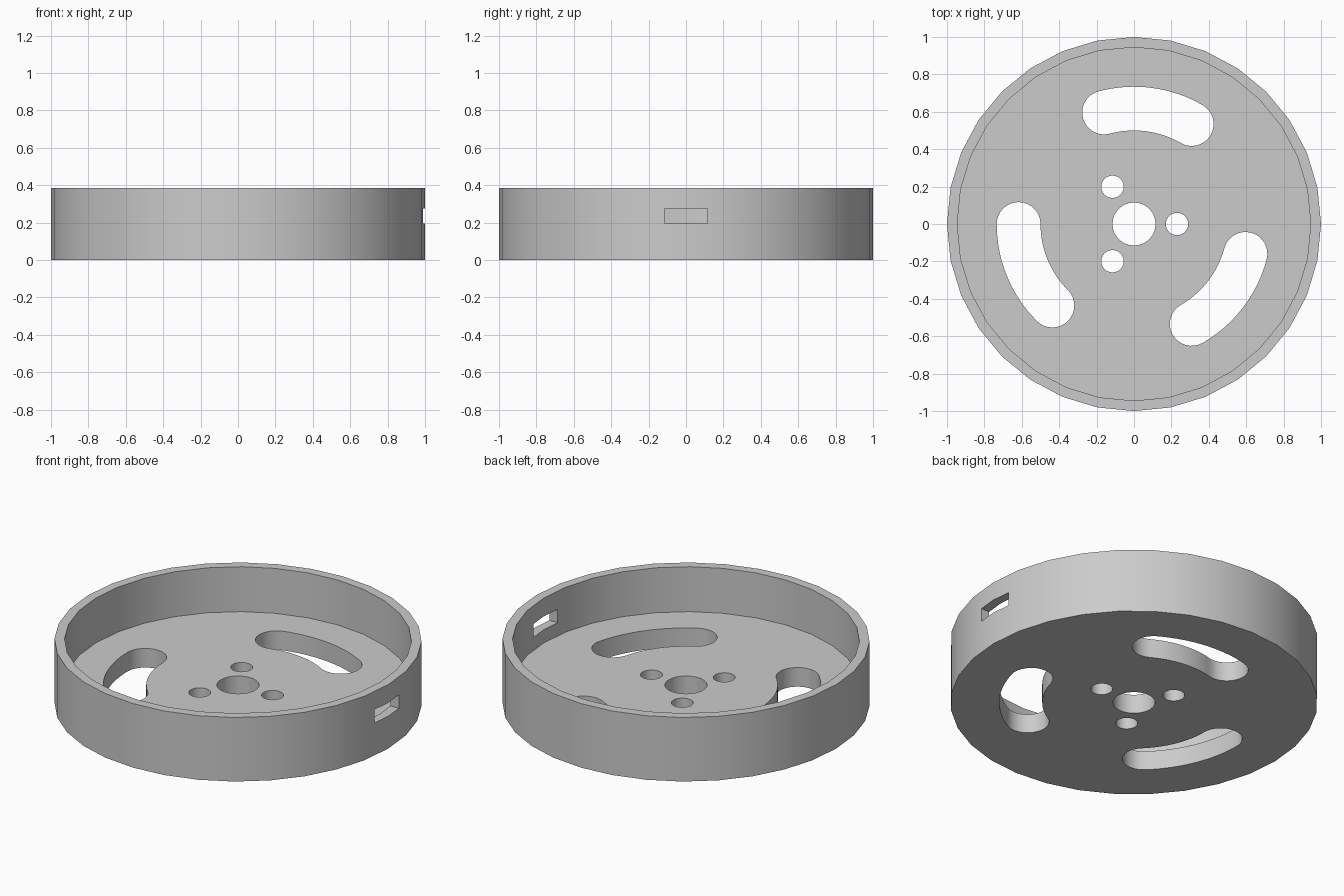
import bpy, bmesh
from math import radians, cos, sin, pi
from mathutils import Vector

cube = bpy.data.objects.get("Cube")
if cube:
    bpy.data.objects.remove(cube, do_unlink=True)

HEIGHT, FLOOR = 0.385, 0.115
SIDES = 32

grey = bpy.data.materials.new("plain_grey")
grey.use_nodes = True
grey.diffuse_color = (0.6, 0.6, 0.6, 1)
grey.node_tree.nodes["Principled BSDF"].inputs["Base Color"].default_value = (0.6, 0.6, 0.6, 1)


def polar(radius, angle):
    return Vector((radius * cos(angle), radius * sin(angle)))


def circle(radius, count, centre=Vector((0, 0))):
    return [centre + polar(radius, 2 * pi * i / count) for i in range(count)]


def prism(name, outline, z0, z1):
    """Extrude a counter-clockwise outline from z0 to z1."""
    bm = bmesh.new()
    base = bm.faces.new([bm.verts.new((p.x, p.y, z0)) for p in outline])
    top = bmesh.ops.extrude_face_region(bm, geom=[base])["geom"]
    bmesh.ops.translate(bm, vec=(0, 0, z1 - z0),
                        verts=[v for v in top if isinstance(v, bmesh.types.BMVert)])
    bmesh.ops.recalc_face_normals(bm, faces=bm.faces)
    mesh = bpy.data.meshes.new(name)
    bm.to_mesh(mesh)
    bm.free()
    mesh.materials.append(grey)
    obj = bpy.data.objects.new(name, mesh)
    bpy.context.collection.objects.link(obj)
    return obj


def curved_slot(start, end, mid=0.617, half=0.117, steps=16):
    """Outline of an arc-shaped slot with round ends."""
    angles = [start + (end - start) * i / steps for i in range(steps + 1)]
    turns = [pi * i / steps for i in range(1, steps)]
    outer = [polar(mid + half, a) for a in angles]
    end_cap = [polar(mid, end) + polar(half, end + t) for t in turns]
    inner = [polar(mid - half, a) for a in reversed(angles)]
    start_cap = [polar(mid, start) + polar(half, start + pi + t) for t in turns]
    return outer + end_cap + inner + start_cap


# Round pan body
pan = prism("wheel_pan", circle(1, SIDES), 0, HEIGHT)

# Cutters: hollow, hub hole, bolt holes, curved slots and side window
cutters = [prism("hollow_cutter", circle(0.945, SIDES), FLOOR, 0.6),
           prism("hub_hole_cutter", circle(0.115, 32), -0.1, 0.2)]
for i in range(3):
    turn = radians(120 * i)
    cutters.append(prism("bolt_hole_cutter", circle(0.06, 24, polar(0.23, turn)), -0.1, 0.2))
    cutters.append(prism("curved_slot_cutter",
                         curved_slot(radians(60) + turn, radians(105) + turn), -0.1, 0.2))
window = [Vector(p) for p in ((0.8, -0.115), (1.2, -0.115), (1.2, 0.115), (0.8, 0.115))]
cutters.append(prism("side_window_cutter", window, 0.195, 0.275))

# Cut the body and discard the cutters
bpy.ops.object.select_all(action='DESELECT')
bpy.context.view_layer.objects.active = pan
pan.select_set(True)
for cutter in cutters:
    cutter.hide_render = True
    cut = pan.modifiers.new(cutter.name, 'BOOLEAN')
    cut.operation = 'DIFFERENCE'
    cut.solver = 'EXACT'
    cut.object = cutter
    bpy.ops.object.modifier_apply(modifier=cut.name)
    bpy.data.objects.remove(cutter, do_unlink=True)

bpy.ops.object.shade_smooth_by_angle(angle=radians(30))
